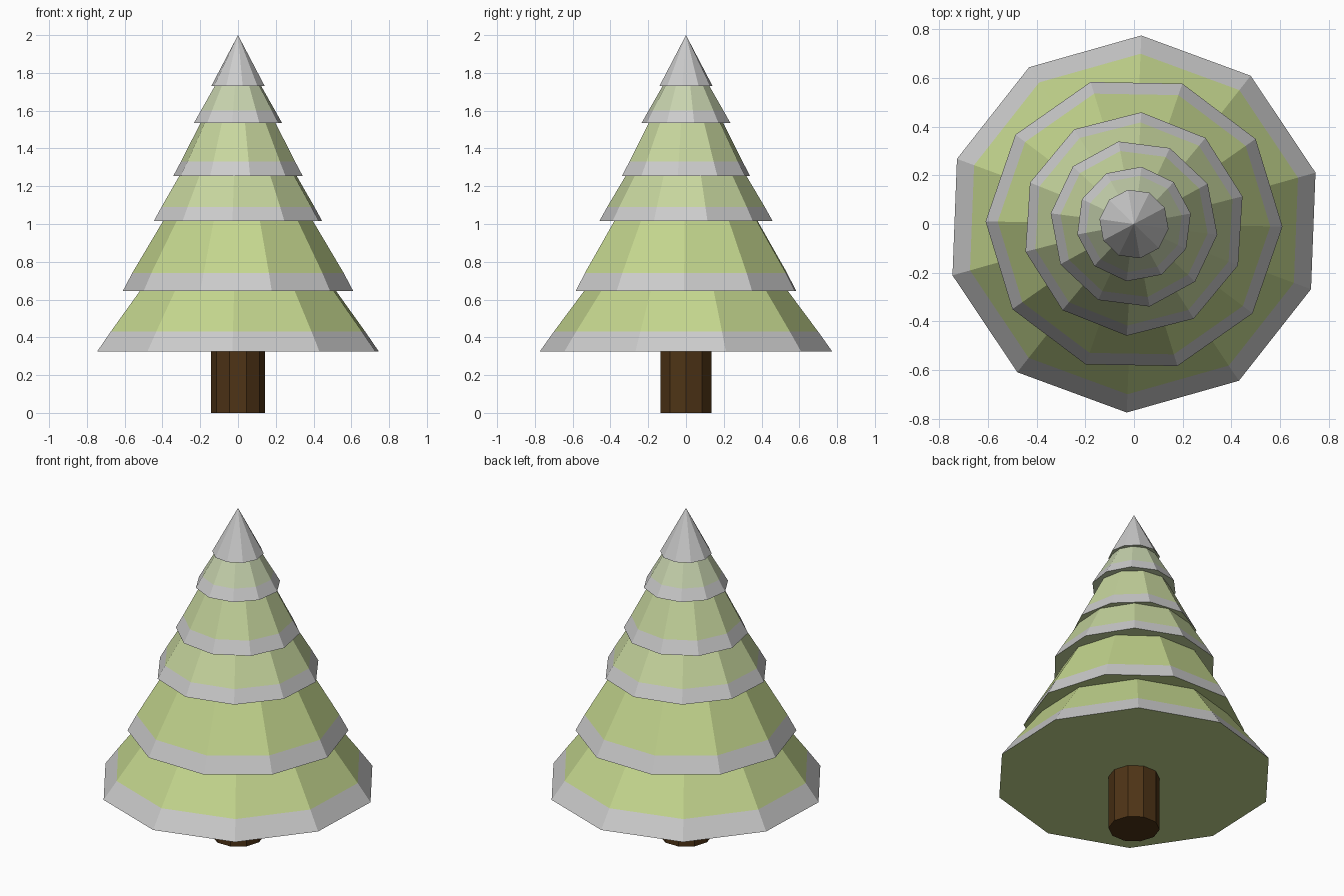
import bpy, bmesh
from math import cos, sin, radians

if "Cube" in bpy.data.objects:
    bpy.data.objects.remove(bpy.data.objects["Cube"])

SIDES = 10


def material(name, rgb):
    m = bpy.data.materials.new(name)
    m.diffuse_color = (*rgb, 1)
    m.use_nodes = True
    m.node_tree.nodes["Principled BSDF"].inputs["Base Color"].default_value = m.diffuse_color
    return m


def stack(name, profile, phase, mats, band_mats, top_cap=False):
    """Ten-sided solid from (radius, z) rings; one material index per band, base is last."""
    bm = bmesh.new()
    rings = []
    for r, z in profile:
        if r == 0:
            rings.append([bm.verts.new((0, 0, z))] * SIDES)
        else:
            angles = [radians(phase + 360 / SIDES * i) for i in range(SIDES)]
            rings.append([bm.verts.new((r * cos(a), r * sin(a), z)) for a in angles])
    for lo, hi, mi in zip(rings, rings[1:], band_mats):
        for i in range(SIDES):
            j = (i + 1) % SIDES
            corners = [lo[i], lo[j], hi[j]] + ([hi[i]] if hi[i] != hi[j] else [])
            bm.faces.new(corners).material_index = mi
    bm.faces.new(rings[0][::-1]).material_index = band_mats[-1]
    if top_cap:
        bm.faces.new(rings[-1]).material_index = band_mats[-1]
    mesh = bpy.data.meshes.new(name)
    bm.to_mesh(mesh)
    bm.free()
    for m in mats:
        mesh.materials.append(m)
    bpy.context.collection.objects.link(bpy.data.objects.new(name, mesh))


snow = material("snow", (0.8, 0.8, 0.8))
bark = material("bark", (0.077, 0.034, 0.008))
greens = [material("green_low", (0.55, 0.67, 0.27)),
          material("green_mid", (0.57, 0.67, 0.34)),
          material("green_high", (0.57, 0.65, 0.42))]

# Trunk
stack("trunk", [(0.142, 0), (0.142, 0.325)], 0, [bark], [0, 0], True)

# Branch tiers: base radius/z, snow edge radius/z, top radius/z, rotation, green
tiers = [
    (0.775, 0.325, 0.70, 0.43, 0.54, 0.645, 15.8, 0),
    (0.61, 0.645, 0.56, 0.74, 0.397, 1.015, -1, 0),
    (0.46, 1.015, 0.418, 1.09, 0.32, 1.255, 14.3, 1),
    (0.345, 1.255, 0.305, 1.33, 0.20, 1.535, -7.3, 1),
    (0.237, 1.535, 0.20, 1.60, 0.125, 1.73, 10.5, 2),
]
for n, (r0, z0, r1, z1, r2, z2, phase, g) in enumerate(tiers, 1):
    stack(f"branch_tier_{n}", [(r0, z0), (r1, z1), (r2, z2)], phase,
          [greens[g], snow], [1, 0, 0])

# Snowy tip
stack("snow_tip", [(0.143, 1.73), (0, 2.0)], -8, [snow, greens[2]], [0, 1])
